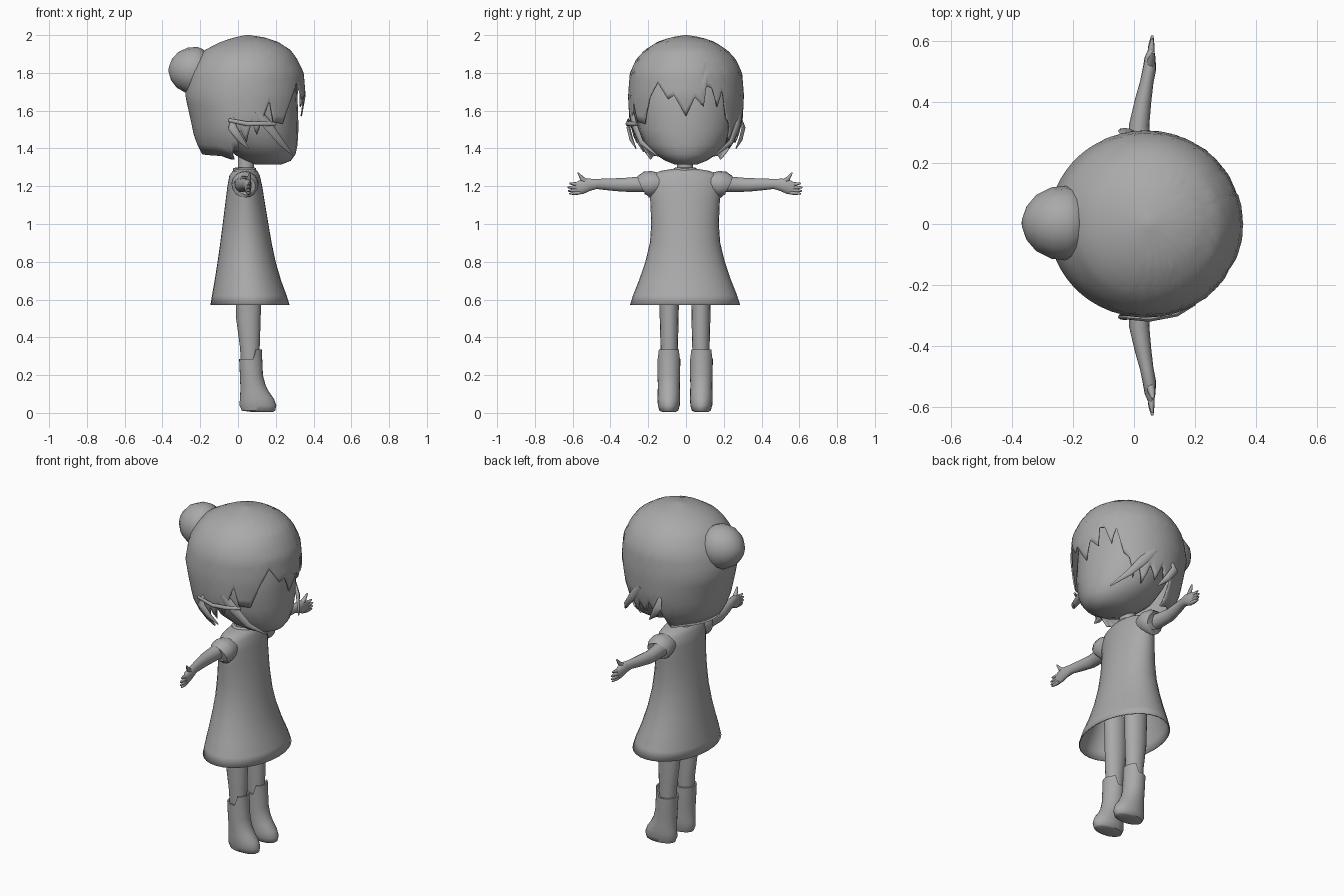
import bpy, bmesh, math
from mathutils import Vector

grey = bpy.data.materials.new("plain grey")
grey.diffuse_color = (0.4, 0.4, 0.4, 1)
YC = -0.005  # mirror plane of the body


def make(name, rings, cap0=True, cap1=True, angle=50, thick=0):
    """Skin a list of equal-length vertex rings."""
    bm = bmesh.new()
    rows = [[bm.verts.new(p) for p in r] for r in rings]
    n = len(rows[0])
    for a, b in zip(rows, rows[1:]):
        for i in range(n):
            bm.faces.new((a[i], a[(i + 1) % n], b[(i + 1) % n], b[i]))
    if cap0:
        bm.faces.new(rows[0])
    if cap1:
        bm.faces.new(rows[-1])
    bmesh.ops.recalc_face_normals(bm, faces=bm.faces[:])
    me = bpy.data.meshes.new(name)
    bm.to_mesh(me)
    bm.free()
    me.materials.append(grey)
    ob = bpy.data.objects.new(name, me)
    bpy.context.collection.objects.link(ob)
    if thick:
        m = ob.modifiers.new("thickness", 'SOLIDIFY')
        m.thickness = thick
    bpy.ops.object.select_all(action='DESELECT')
    ob.select_set(True)
    bpy.context.view_layer.objects.active = ob
    bpy.ops.object.shade_smooth_by_angle(angle=math.radians(angle))
    return ob


def point(a, z, xb, xf, yh, yc=0.0):
    return ((xb + xf) / 2 + (xf - xb) / 2 * math.cos(a), yc + yh * math.sin(a), z)


def loft(name, rows, yc=0.0, seg=24, **kw):
    """Stacked ovals: rows of (z, back x, front x, half width)."""
    return make(name, [[point(2 * math.pi * i / seg, *r, yc) for i in range(seg)]
                       for r in rows], **kw)


def tube(name, pts, ref=(0, 0, 1), seg=12, **kw):
    """Path of (x, y, z, radius across, radius along ref)."""
    P = [Vector(p[:3]) for p in pts]
    rings = []
    for i, p in enumerate(pts):
        t = (P[min(i + 1, len(P) - 1)] - P[max(i - 1, 0)]).normalized()
        side = t.cross(Vector(ref)).normalized()
        up = side.cross(t)
        rings.append([P[i] + side * p[3] * math.cos(2 * math.pi * k / seg)
                      + up * p[4] * math.sin(2 * math.pi * k / seg) for k in range(seg)])
    return make(name, rings, **kw)


def lerp_table(table, v):
    for a, b in zip(table, table[1:]):
        if a[0] <= v <= b[0]:
            f = (v - a[0]) / (b[0] - a[0])
            return [p + (q - p) * f for p, q in zip(a[1:], b[1:])]
    return list(table[-1][1:] if v > table[-1][0] else table[0][1:])


# Head with chin, and neck
loft("head", [(1.315, .09, .23, .06), (1.335, .03, .28, .11), (1.37, -.02, .305, .165),
              (1.42, -.08, .315, .215), (1.5, -.13, .32, .25), (1.6, -.18, .318, .27),
              (1.75, -.2, .31, .265), (1.88, -.12, .24, .19)])
loft("neck", [(1.24, -.01, .09, .05), (1.3, .0, .085, .043), (1.38, .0, .09, .045)], YC, 16)
loft("collar", [(1.265, -.03, .1, .07), (1.295, -.025, .095, .06), (1.3, -.01, .085, .05),
                (1.27, -.01, .085, .05)], YC, 20)

# Hair shell with ragged lower edge
shape = [(1.33, -.14, .29, .2), (1.37, -.19, .3, .225), (1.45, -.23, .315, .275),
         (1.55, -.25, .335, .3), (1.68, -.28, .358, .307), (1.8, -.26, .348, .297),
         (1.87, -.22, .315, .265), (1.92, -.18, .28, .22), (1.965, -.09, .21, .15),
         (1.988, -.02, .14, .08), (2.0, .04, .06, .01)]
edge = [(-180, 1.37), (-129, 1.36), (-114, 1.34), (-108, 1.39), (-102, 1.38), (-96, 1.5),
        (-90, 1.43), (-84, 1.54), (-78, 1.47), (-66, 1.65), (-60, 1.54), (-48, 1.53),
        (-39, 1.67), (-30, 1.75), (-18, 1.66), (-12, 1.68), (0, 1.57), (9, 1.67),
        (18, 1.62), (21, 1.73), (27, 1.72), (33, 1.62), (39, 1.71), (45, 1.56),
        (51, 1.53), (57, 1.42), (60, 1.5), (69, 1.4), (75, 1.5), (84, 1.43), (90, 1.52),
        (96, 1.44), (102, 1.49), (111, 1.37), (117, 1.34), (129, 1.36), (180, 1.37)]
rings = []
for j in range(19):
    ring = []
    for i in range(120):
        deg = -180 + 3 * i
        low = lerp_table(edge, deg)[0]
        z = low + (2.0 - low) * math.sin(j / 18 * math.pi / 2)
        ring.append(point(math.radians(deg), z, *lerp_table(shape, z)))
    rings.append(ring)
make("hair", rings, cap0=False, thick=0.008)

# Hair bun at the back
R = [(-.17, .095), (-.19, .112), (-.22, .122), (-.27, .117), (-.32, .092), (-.352, .055), (-.367, .012)]
tube("hair_bun", [(x, .003, 1.81 - (x + .19) * .05, r, r * 1.03) for x, r in R], seg=16)

# Thin strands hugging the cheeks
for s, n in ((-1, "left"), (1, "right")):
    tube("cheek_lock_" + n, [(.1, s * .29, 1.6, .022, .008), (.16, s * .272, 1.52, .026, .01),
                             (.23, s * .235, 1.43, .018, .01), (.295, s * .15, 1.36, .003, .003)],
         ref=(.5, s, 0), seg=8)
    tube("ear_lock_" + n, [(-.03, s * .285, 1.56, .01, .01), (-.03, s * .305, 1.51, .024, .01),
                           (.01, s * .29, 1.45, .018, .01), (.055, s * .265, 1.4, .003, .003)],
         ref=(0, s, 0), seg=8)
tube("hair_clip", [(-.05, -.305, 1.55, .005, .01), (.05, -.312, 1.53, .008, .012),
                   (.14, -.295, 1.53, .008, .012), (.2, -.26, 1.53, .006, .008)], seg=8)

# Flared dress, open at the hem
loft("dress", [(1.285, -.005, .085, .07), (1.275, -.025, .1, .13), (1.255, -.04, .11, .175),
               (1.2, -.05, .122, .188), (1.12, -.06, .135, .178), (1.0, -.075, .155, .173),
               (.9, -.088, .172, .18), (.8, -.102, .193, .204), (.7, -.118, .222, .238),
               (.62, -.132, .252, .27), (.57, -.14, .267, .286)],
     YC, 32, cap1=False, thick=-0.006)

for s, n in ((-1, "left"), (1, "right")):
    def side(pts):
        return [(x, YC + s * y, z, a, b) for x, y, z, a, b in pts]

    # Short puffed sleeve
    tube("sleeve_" + n, side([(.035, .13, 1.215, .06, .055), (.037, .175, 1.213, .072, .068),
                              (.037, .205, 1.208, .07, .07), (.035, .224, 1.203, .058, .058),
                              (.035, .215, 1.203, .045, .045)]), seg=16)
    # Arm and palm
    tube("arm_" + n, side([(.025, .16, 1.215, .045, .047), (.018, .25, 1.21, .037, .041),
                           (.017, .33, 1.207, .033, .037), (.03, .41, 1.21, .027, .032),
                           (.042, .47, 1.212, .022, .027), (.05, .51, 1.208, .022, .034),
                           (.053, .55, 1.195, .018, .038), (.056, .575, 1.187, .01, .03)]), seg=14)
    # Fingers and thumb
    for k, (y0, z0, y1, z1) in enumerate([(.555, 1.167, .613, 1.16), (.56, 1.18, .62, 1.175),
                                          (.56, 1.193, .622, 1.194), (.555, 1.208, .612, 1.215)]):
        tube("finger_%d_%s" % (k + 1, n), side([(.055, y0, z0, .011, .011),
             (.057, (y0 + y1) / 2, (z0 + z1) / 2, .01, .01), (.06, y1, z1, .004, .004)]), seg=8)
    tube("thumb_" + n, side([(.05, .51, 1.215, .014, .014), (.058, .545, 1.24, .012, .012),
                             (.063, .567, 1.272, .004, .004)]), seg=8)

    # Leg
    loft("leg_" + n, [(.2, .02, .11, .042), (.35, .01, .115, .046), (.5, -.01, .12, .05),
                      (.72, -.015, .125, .053)], YC + s * .084, 16)
    # Boot with raised front tab
    boot = loft("boot_" + n, [(.005, .07, .185, .035), (.012, .02, .197, .05), (.04, .008, .203, .058),
                              (.075, .01, .19, .06), (.11, .012, .165, .059), (.15, .012, .145, .058),
                              (.2, .01, .132, .06), (.285, .006, .126, .061), (.285, .014, .12, .05),
                              (.25, .016, .116, .047)],
                YC + s * .086, 24)
    for v in boot.data.vertices:
        if v.co.z > .28 and v.co.x > .09:
            v.co.z += .05
